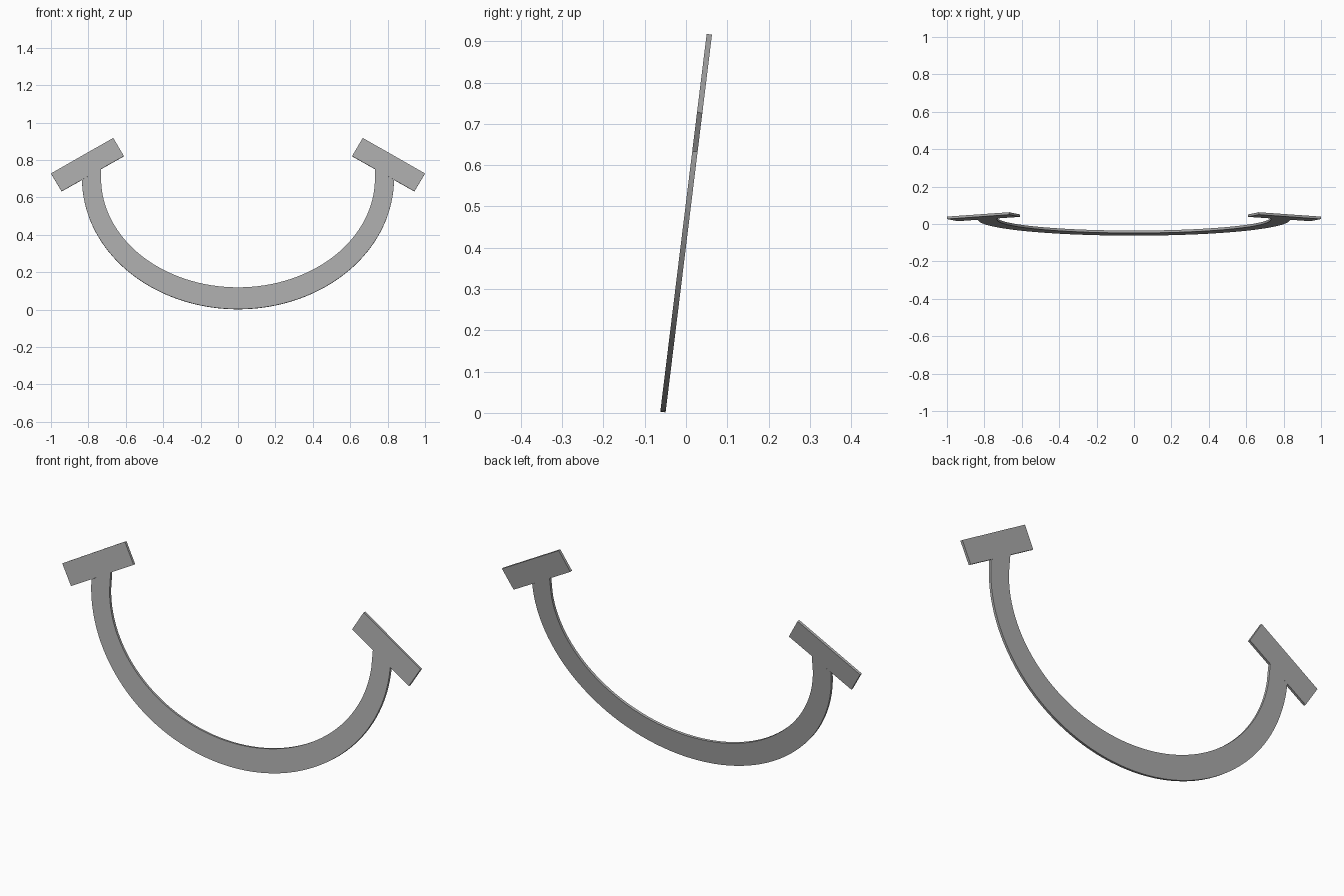
import bpy, bmesh, math
from mathutils import Vector

cube = bpy.data.objects.get("Cube")
if cube:
    bpy.data.objects.remove(cube)

TILT = math.radians(7)      # lean of the whole flat shape
MID_Z = 0.457               # height where the lean crosses y = 0
THICK = 0.013
NORMAL = Vector((0, math.cos(TILT), -math.sin(TILT)))

grey = bpy.data.materials.new("plain_grey")
grey.use_nodes = True
colour = (0.40, 0.40, 0.40, 1)
grey.diffuse_color = colour
grey.node_tree.nodes["Principled BSDF"].inputs["Base Color"].default_value = colour


def plate(name, upper, lower):
    """Leaning flat plate between two matching rows of (x, z) points."""
    bm = bmesh.new()

    def row(points):
        return [bm.verts.new(Vector((x, (z - MID_Z) * math.tan(TILT), z))
                             - NORMAL * THICK / 2) for x, z in points]

    a, b = row(upper), row(lower)
    for i in range(len(a) - 1):
        bm.faces.new((a[i], b[i], b[i + 1], a[i + 1]))
    # give the sheet its thickness
    result = bmesh.ops.extrude_face_region(bm, geom=bm.faces[:], use_keep_orig=True)
    moved = [v for v in result["geom"] if isinstance(v, bmesh.types.BMVert)]
    bmesh.ops.translate(bm, verts=moved, vec=NORMAL * THICK)
    bmesh.ops.recalc_face_normals(bm, faces=bm.faces[:])
    mesh = bpy.data.meshes.new(name)
    bm.to_mesh(mesh)
    bm.free()
    mesh.materials.append(grey)
    obj = bpy.data.objects.new(name, mesh)
    bpy.context.collection.objects.link(obj)
    bpy.ops.object.select_all(action='DESELECT')
    obj.select_set(True)
    bpy.context.view_layer.objects.active = obj
    bpy.ops.object.shade_smooth_by_angle(angle=math.radians(30))
    return obj


def half_ellipse(rx, rz, end_z, steps=64):
    """Lower half of an ellipse, with its ends carried up to end_z."""
    arc = [(-rx * math.cos(math.pi * i / steps),
            0.70 - rz * math.sin(math.pi * i / steps)) for i in range(steps + 1)]
    arc[0], arc[-1] = (-rx, arc[1][1]), (rx, arc[1][1])
    return [(-rx, end_z)] + arc[1:-1] + [(rx, end_z)]


# Curved smile band, its ends cut to meet the end bars
plate("smile_curve", half_ellipse(0.732, 0.582, 0.752), half_ellipse(0.834, 0.698, 0.693))

# Slanted bar at each end of the smile
for name, side in (("left_end_bar", 1), ("right_end_bar", -1)):
    plate(name,
          [(side * 0.667, 0.917), (side * 1.0, 0.727)],
          [(side * 0.610, 0.820), (side * 0.943, 0.632)])
